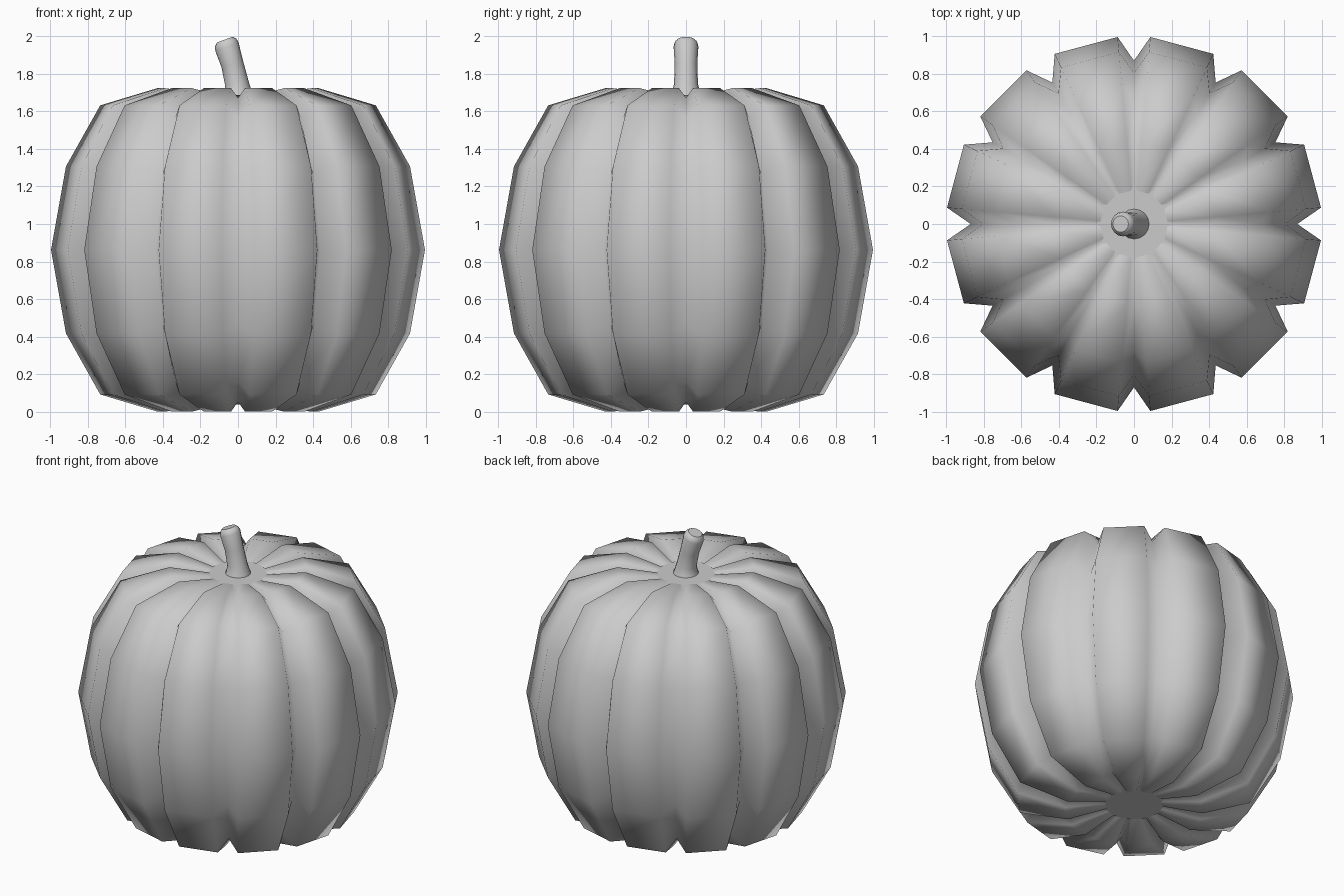
import bpy, bmesh
from math import sin, cos, radians, pi
from mathutils import Vector

if "Cube" in bpy.data.objects:
    bpy.data.objects.remove(bpy.data.objects["Cube"])


def loft(name, rings):
    """Skin a stack of closed rings, smooth sides with flat end caps."""
    bm = bmesh.new()
    loops = [[bm.verts.new(p) for p in ring] for ring in rings]
    n = len(loops[0])
    for a, b in zip(loops, loops[1:]):
        for i in range(n):
            j = (i + 1) % n
            bm.faces.new((a[i], a[j], b[j], b[i])).smooth = True
    for cap in (loops[0][::-1], loops[-1]):
        face = bm.faces.new(cap)
        for e in face.edges:
            e.smooth = False
    bmesh.ops.recalc_face_normals(bm, faces=bm.faces)
    mesh = bpy.data.meshes.new(name)
    bm.to_mesh(mesh)
    bm.free()
    obj = bpy.data.objects.new(name, mesh)
    bpy.context.collection.objects.link(obj)
    return obj


# Pumpkin body: 12 lobes; each row is lobe radius, lobe height,
# groove radius, groove height (heights measured from the middle)
MID = 0.862
half = [(1.0, 0.0, 0.87, 0.0),
        (0.92, 0.445, 0.805, 0.40),
        (0.737, 0.77, 0.67, 0.70),
        (0.43, 0.862, 0.43, 0.81),
        (0.178, 0.825, 0.21, 0.80)]
profile = [(r, -z, gr, -gz) for r, z, gr, gz in half[:0:-1]] + half

body_rings = []
for r, z, gr, gz in profile:
    ring = []
    for k in range(12):
        for offset, rad, h in ((0, gr, gz), (5, r, z), (25, r, z)):
            a = radians(30 * k + offset)
            ring.append((rad * cos(a), rad * sin(a), MID + h))
    body_rings.append(ring)
loft("pumpkin_body", body_rings)

# Leaning stem: x, z, radius, tilt in degrees
stem = [(0.0, 1.66, 0.090, 0), (0.0, 1.70, 0.075, 3), (-0.005, 1.745, 0.064, 8),
        (-0.03, 1.85, 0.060, 15), (-0.059, 1.945, 0.066, 20),
        (-0.066, 1.968, 0.060, 20), (-0.071, 1.982, 0.044, 20)]
SIDES = 16
stem_rings = []
for x, z, r, tilt in stem:
    t = radians(tilt)
    ring = []
    for i in range(SIDES):
        a = 2 * pi * i / SIDES
        ring.append(Vector((x + r * cos(a) * cos(t), r * sin(a),
                            z + r * cos(a) * sin(t))))
    stem_rings.append(ring)
loft("stem", stem_rings)
